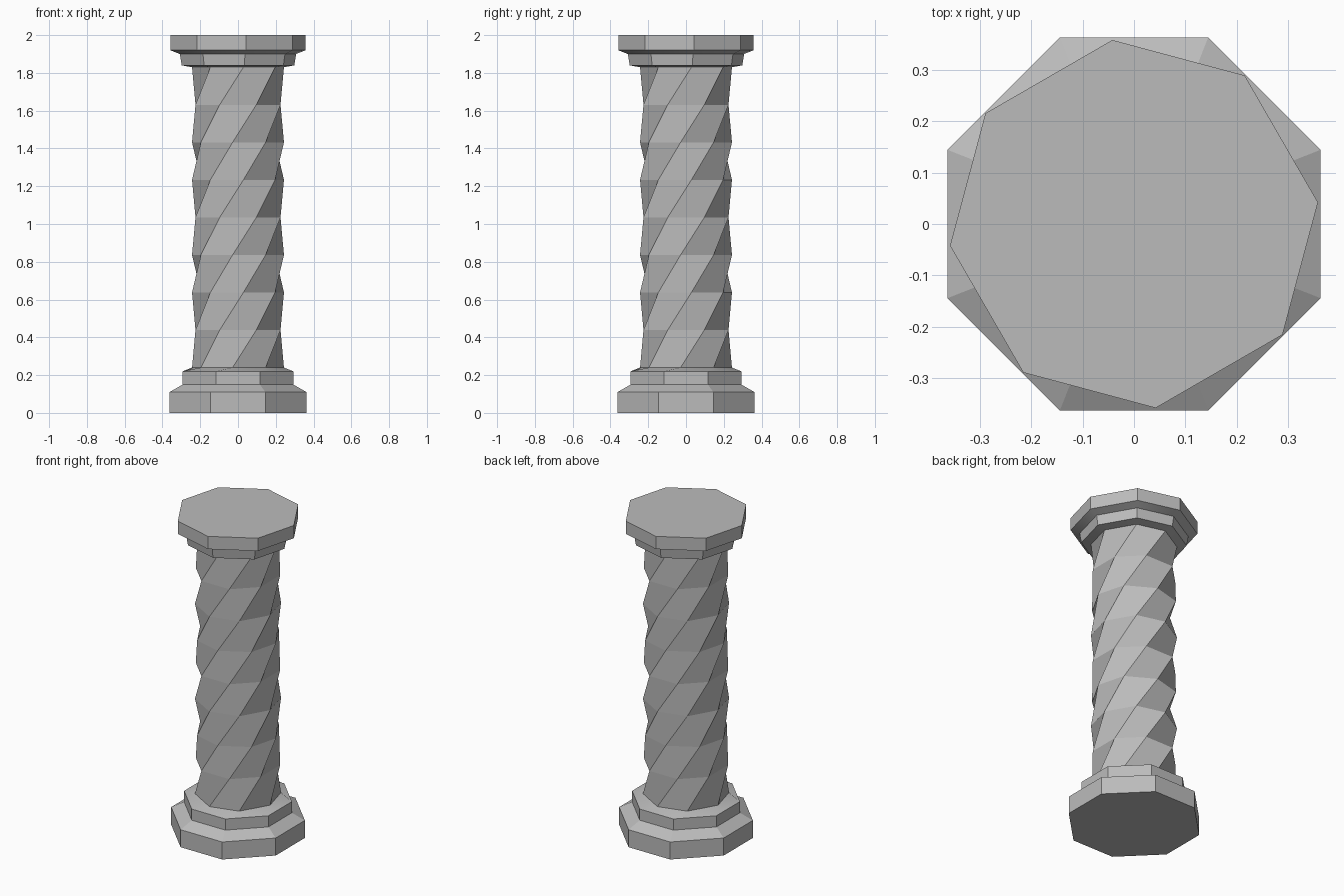
import bpy, bmesh, math

cube = bpy.data.objects.get("Cube")
if cube:
    bpy.data.objects.remove(cube)

stone = bpy.data.materials.new("grey_stone")
stone.use_nodes = True
GREY = (0.5, 0.5, 0.5, 1)
stone.diffuse_color = GREY
stone.node_tree.nodes["Principled BSDF"].inputs["Base Color"].default_value = GREY


def octagon(bm, radius, z, turn):
    """Eight-sided ring with slightly wider alternate sides."""
    ring = []
    for quarter in range(4):
        for half in (-23.3, 23.3):
            a = math.radians(turn + half + 90 * quarter)
            ring.append(bm.verts.new((radius * math.cos(a), radius * math.sin(a), z)))
    return ring


def loft(name, sections, bottom=False, top=False):
    """Skin a stack of (radius, height, turn) octagons."""
    bm = bmesh.new()
    rings = [octagon(bm, *s) for s in sections]
    for low, high in zip(rings, rings[1:]):
        for i in range(8):
            j = (i + 1) % 8
            bm.faces.new((low[i], low[j], high[j], high[i]))
    if bottom:
        bm.faces.new(rings[0][::-1])
    if top:
        bm.faces.new(rings[-1])
    mesh = bpy.data.meshes.new(name)
    bm.to_mesh(mesh)
    bm.free()
    mesh.materials.append(stone)
    obj = bpy.data.objects.new(name, mesh)
    bpy.context.collection.objects.link(obj)
    bpy.ops.object.select_all(action='DESELECT')
    obj.select_set(True)
    bpy.context.view_layer.objects.active = obj
    bpy.ops.object.shade_smooth_by_angle(angle=math.radians(20))
    return obj


SHAFT_R, SHAFT_LOW, SHAFT_HIGH = 0.245, 0.24, 1.83
START, STEP, SEGMENTS = 60, 30, 8
END = START + STEP * SEGMENTS

# Stepped foot
loft("base", [(0.391, 0, 45), (0.391, 0.11, 45), (0.315, 0.15, 45),
              (0.315, 0.22, 45), (SHAFT_R, SHAFT_LOW, START)], bottom=True)

# Twisted shaft
rise = (SHAFT_HIGH - SHAFT_LOW) / SEGMENTS
loft("shaft", [(SHAFT_R, SHAFT_LOW + rise * k, START + STEP * k)
               for k in range(SEGMENTS + 1)])

# Stepped head
loft("capital", [(SHAFT_R, SHAFT_HIGH, END), (0.3, 1.84, END), (0.31, 1.9, END),
                 (0.361, 1.92, END), (0.361, 2, END)], top=True)
